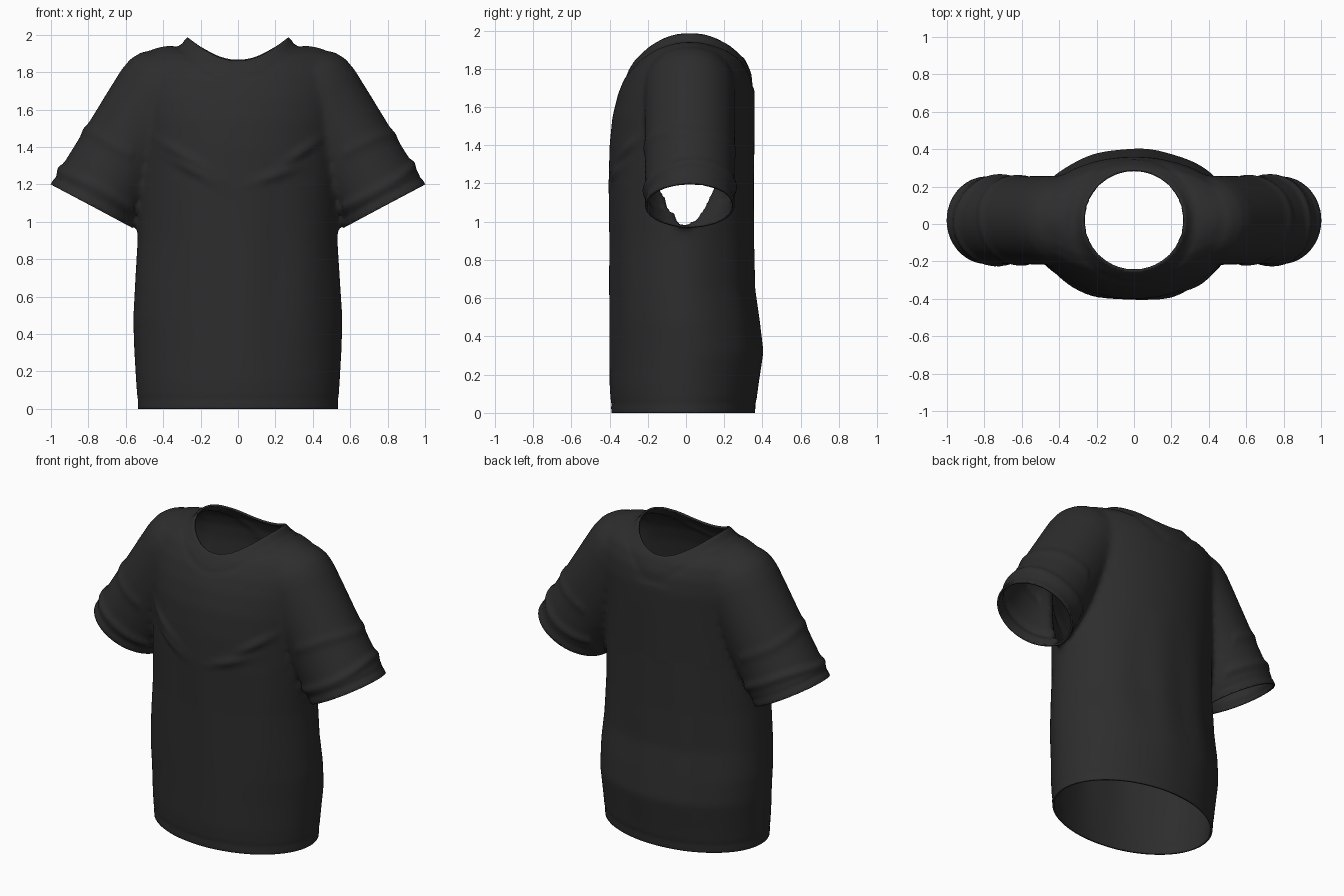
import bpy, bmesh, math
from mathutils import Vector

if "Cube" in bpy.data.objects:
    bpy.data.objects.remove(bpy.data.objects["Cube"], do_unlink=True)

MID = 0.02            # depth of the neck and sleeve centres
NECK = 0.27           # neck opening radius
HEM = Vector((0.785, MID, 1.085))        # sleeve opening centre
HEM_U = Vector((0.88, 0, 0.47))          # across the sleeve opening
HEM_N = Vector((0.47, 0, -0.88))         # out of the sleeve opening
AXIS = Vector((-0.53, 0, 0.85))          # from opening up to the shoulder
DEPTH = Vector((0, 1, 0))

cloth = bpy.data.materials.new("black_cloth")
cloth.use_nodes = True
colour = (0.026, 0.026, 0.026, 1)
cloth.diffuse_color = colour
bsdf = cloth.node_tree.nodes["Principled BSDF"]
bsdf.inputs["Base Color"].default_value = colour
bsdf.inputs["Roughness"].default_value = 0.9


def loft(bm, rings):
    """Closed tube through rings of points."""
    loops = [[bm.verts.new(p) for p in ring] for ring in rings]
    n = len(loops[0])
    for a, b in zip(loops, loops[1:]):
        for i in range(n):
            j = (i + 1) % n
            bm.faces.new((a[i], a[j], b[j], b[i]))
    bm.faces.new(loops[0])
    bm.faces.new(loops[-1])


def ellipse(centre, u, v, n=64):
    angles = [2 * math.pi * i / n for i in range(n)]
    return [centre + u * math.cos(a) + v * math.sin(a) for a in angles]


# Body: height, half width, front depth, back depth
body = [(-0.08, 0.535, -0.385, 0.355), (0.0, 0.535, -0.39, 0.36),
        (0.15, 0.545, -0.40, 0.38), (0.32, 0.555, -0.40, 0.405),
        (0.48, 0.56, -0.40, 0.385), (0.65, 0.55, -0.40, 0.36),
        (0.9, 0.535, -0.40, 0.355), (1.2, 0.535, -0.405, 0.355),
        (1.4, 0.54, -0.40, 0.358), (1.55, 0.55, -0.385, 0.36),
        (1.67, 0.56, -0.355, 0.36), (1.77, 0.56, -0.315, 0.345),
        (1.85, 0.54, -0.265, 0.31), (1.9, 0.5, -0.205, 0.25),
        (1.93, 0.44, -0.13, 0.17), (1.94, 0.38, -0.06, 0.1)]
bm = bmesh.new()
loft(bm, [ellipse(Vector((0, (f + b) / 2, z)), Vector((w, 0, 0)), DEPTH * (b - f) / 2)
          for z, w, f, b in body])

# Sleeves: distance above the opening, scale
sleeve = [(-0.08, 1), (0, 1), (0.3, 1), (0.6, 1.01), (0.72, 1.01),
          (0.79, 0.97), (0.85, 0.85), (0.9, 0.6)]
for side in (1, -1):
    rings = [ellipse(HEM + AXIS * t, HEM_U * 0.247 * s, DEPTH * 0.235 * s)
             for t, s in sleeve]
    loft(bm, [[Vector((p.x * side, p.y, p.z)) for p in r] for r in rings])
bmesh.ops.recalc_face_normals(bm, faces=bm.faces[:])
mesh = bpy.data.meshes.new("shirt")
bm.to_mesh(mesh)
bm.free()
shirt = bpy.data.objects.new("shirt", mesh)
bpy.context.collection.objects.link(shirt)

# Fuse body and sleeves, soften the joins, cut the neck
bpy.ops.mesh.primitive_cylinder_add(vertices=96, radius=NECK, depth=5, location=(0, MID, 1))
cutter = bpy.context.object
cutter.name = "neck_cutter"
cutter.hide_render = True
fuse = shirt.modifiers.new("fuse", 'REMESH')
fuse.mode = 'VOXEL'
fuse.voxel_size = 0.017
soften = shirt.modifiers.new("soften", 'SMOOTH')
soften.iterations = 8
neck = shirt.modifiers.new("neck", 'BOOLEAN')
neck.operation = 'DIFFERENCE'
neck.solver = 'EXACT'
neck.object = cutter
graph = bpy.context.evaluated_depsgraph_get()
bm = bmesh.new()
bm.from_object(shirt, graph)
shirt.modifiers.clear()
bpy.data.objects.remove(cutter, do_unlink=True)


def neck_radius(p):
    return math.hypot(p.x, p.y - MID)


# Open the neck, sleeve ends and bottom
inside = [f for f in bm.faces if neck_radius(f.calc_center_median()) < NECK + 0.0002]
bmesh.ops.delete(bm, geom=inside, context='FACES')


def trim(faces, point, normal):
    geom = set(faces)
    for f in faces:
        geom.update(f.verts)
        geom.update(f.edges)
    bmesh.ops.bisect_plane(bm, geom=list(geom), plane_co=point, plane_no=normal, clear_outer=True)


trim(bm.faces[:], (0, 0, 0), (0, 0, -1))
for side in (1, -1):
    ends = [f for f in bm.faces if f.calc_center_median().x * side > 0.558
            and f.calc_center_median().z > 0.8]
    trim(ends, (HEM.x * side, HEM.y, HEM.z), (HEM_N.x * side, 0, HEM_N.z))
bmesh.ops.remove_doubles(bm, verts=bm.verts[:], dist=0.002)


def bump(d, width):
    return math.exp(-(d / width) ** 2)


def crease(x, z, a, b, width):
    """Soft ridge along a segment, fading at its ends."""
    p, a, b = Vector((x, z)), Vector(a), Vector(b)
    along = (p - a).dot(b - a) / (b - a).length_squared
    off = (p - a - (b - a) * along).length
    return bump(off, width) * bump(along - 0.5, 0.45)


# Cloth folds, stitched hems and raised collar
chest = [((-0.42, 1.43), (-0.14, 1.27)), ((-0.36, 1.34), (-0.12, 1.21)),
         ((0.08, 1.21), (0.32, 1.29)), ((0.24, 1.31), (0.44, 1.44))]
bm.normal_update()
moves = []
for v in bm.verts:
    x, y, z = v.co
    ax = abs(x)
    push = 0
    t = -(Vector((ax, y, z)) - HEM).dot(HEM_N)
    r = neck_radius(v.co)
    on_sleeve = ax > 0.56 and z > 0.93
    if on_sleeve:
        wave = 0.02 * math.sin(y * 9 + x)
        push += 0.013 * bump(t - 0.11 - wave, 0.025) + 0.008 * bump(t - 0.33 + wave, 0.03)
        push -= 0.005 * bump(t - 0.045, 0.01)
    elif z < 1.2:
        push -= 0.004 * bump(z - 0.05, 0.01)
        push += 0.004 * math.sin(x * 22) * bump(z - 0.7, 0.45)
    if y < 0 and not on_sleeve:
        push += 0.016 * sum(crease(x, z, a, b, 0.025) for a, b in chest)
    lift = 0
    if z > 1.7:
        push -= 0.005 * bump(r - 0.335, 0.01)
        lift = 0.045 * bump(r - NECK, 0.025) * (x / r) ** 2
    moves.append((v, v.normal * push + Vector((0, 0, lift))))
for v, m in moves:
    v.co += m
    v.co.z = max(v.co.z, 0)
for f in bm.faces:
    f.smooth = True
bm.to_mesh(mesh)
bm.free()
mesh.materials.clear()
mesh.materials.append(cloth)

# Cloth thickness
thick = shirt.modifiers.new("thickness", 'SOLIDIFY')
thick.thickness = 0.012
thick.offset = -1
bpy.ops.object.select_all(action='DESELECT')
shirt.select_set(True)
bpy.context.view_layer.objects.active = shirt
bpy.ops.object.shade_smooth_by_angle(angle=math.radians(50))
